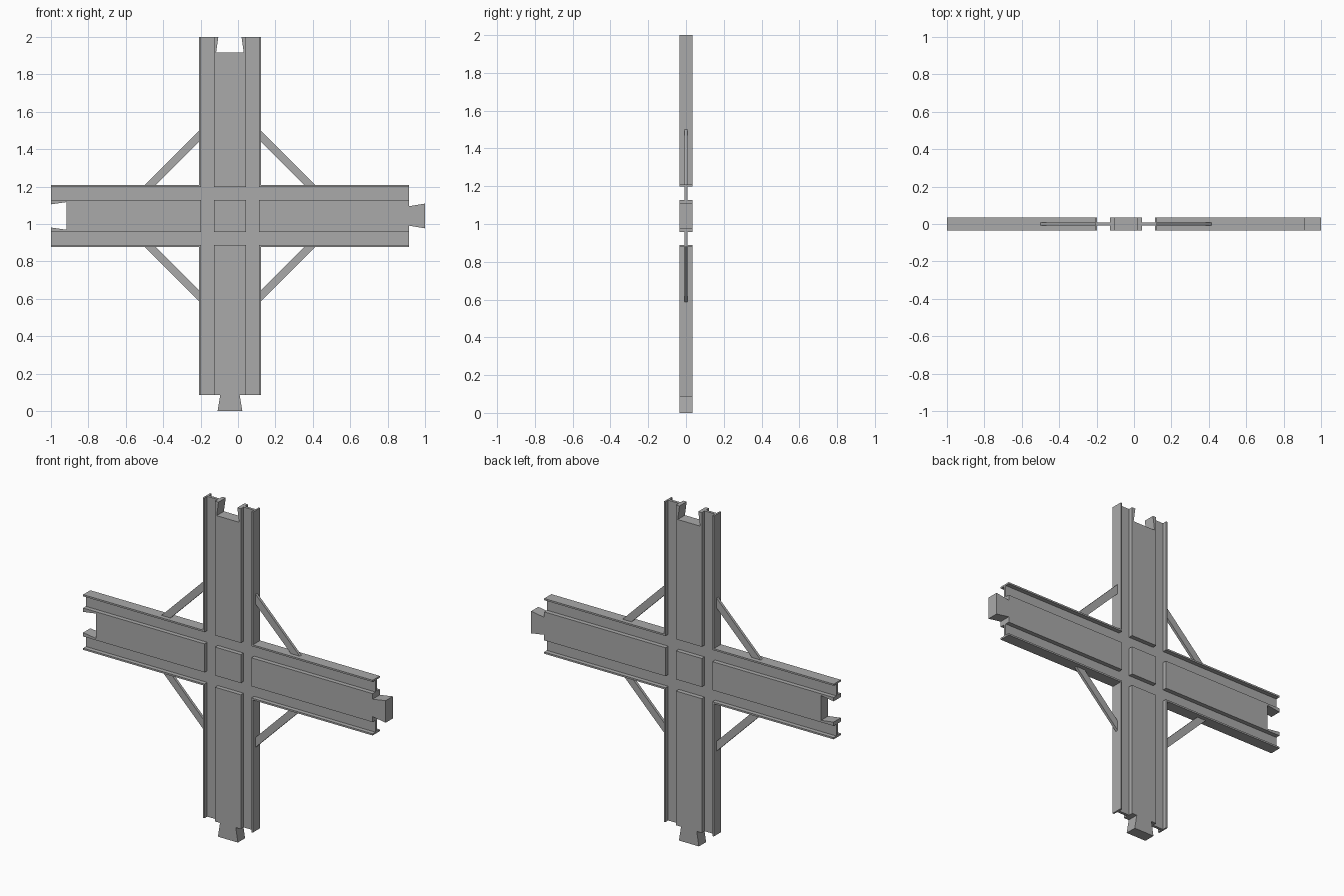
import bpy, bmesh
from mathutils import Vector

if "Cube" in bpy.data.objects:
    bpy.data.objects.remove(bpy.data.objects["Cube"])

S = 0.957            # arm length from the crossing centre
C = Vector((-1 + S, 2 - S))   # crossing centre (x, z)
W = 0.165            # half width of a track
LIP = 0.010          # rim wall thickness
P = 0.085            # half width of the raised centre strip
T = 0.034            # half thickness of raised parts
WEB = 0.008          # half thickness of thin web and struts
D = 0.084            # connector depth

grey = bpy.data.materials.new("light grey")
grey.diffuse_color = (0.4, 0.4, 0.4, 1)
grey.use_nodes = True
grey.node_tree.nodes["Principled BSDF"].inputs["Base Color"].default_value = grey.diffuse_color


def slab(name, outline, half):
    """Extrude an outline (relative to the crossing centre) along y."""
    bm = bmesh.new()
    verts = [bm.verts.new((C.x + a, -half, C.y + b)) for a, b in outline]
    face = bm.faces.new(verts)
    ext = bmesh.ops.extrude_face_region(bm, geom=[face])
    moved = [v for v in ext["geom"] if isinstance(v, bmesh.types.BMVert)]
    bmesh.ops.translate(bm, vec=(0, 2 * half, 0), verts=moved)
    bmesh.ops.recalc_face_normals(bm, faces=bm.faces)
    me = bpy.data.meshes.new(name)
    bm.to_mesh(me)
    bm.free()
    me.materials.append(grey)
    ob = bpy.data.objects.new(name, me)
    bpy.context.collection.objects.link(ob)
    return ob


def turn(points, d):
    """Map (along, across) points onto an arm pointing in direction d."""
    return [(u * d[0] - v * d[1], u * d[1] + v * d[0]) for u, v in points]


# Raised centre strips with dovetail ends
inner = W - LIP
socket = [(inner, -P), (S, -P), (S, -0.062), (S - D, -0.074),
          (S - D, 0.074), (S, 0.062), (S, P), (inner, P)]
tab = [(inner, -P), (S, -P), (S, -0.052), (2 - S, -0.066),
       (2 - S, 0.066), (S, 0.052), (S, P), (inner, P)]
arms = {"right": ((1, 0), tab), "top": ((0, 1), socket),
        "left": ((-1, 0), socket), "bottom": ((0, -1), tab)}
for side, (d, shape) in arms.items():
    slab(side + "_centre_strip", turn(shape, d), T)

# Square block in the middle of the crossing
slab("crossing_block", [(-P, -P), (P, -P), (P, P), (-P, P)], T)

# Thin groove floor, notched at each end inside the centre strips
w = W - LIP / 2
end = [(w, -w), (S, -w), (S, -0.08), (S - 0.1, -0.08),
       (S - 0.1, 0.08), (S, 0.08), (S, w)]
slab("groove_floor", [p for d, _ in arms.values() for p in turn(end, d)], WEB)

# Rim walls and diagonal struts in each of the four corners
rim = [(inner, inner), (S, inner), (S, W), (W, W), (W, S), (inner, S)]
strut = [(w, 0.462), (w, 0.403), (0.403, w), (0.462, w)]
for sx, hname in ((-1, "left"), (1, "right")):
    for sz, vname in ((-1, "lower"), (1, "upper")):
        for part, shape, half in (("rim", rim, T), ("strut", strut, WEB)):
            slab(f"{vname}_{hname}_{part}",
                 [(a * sx, b * sz) for a, b in shape], half)
